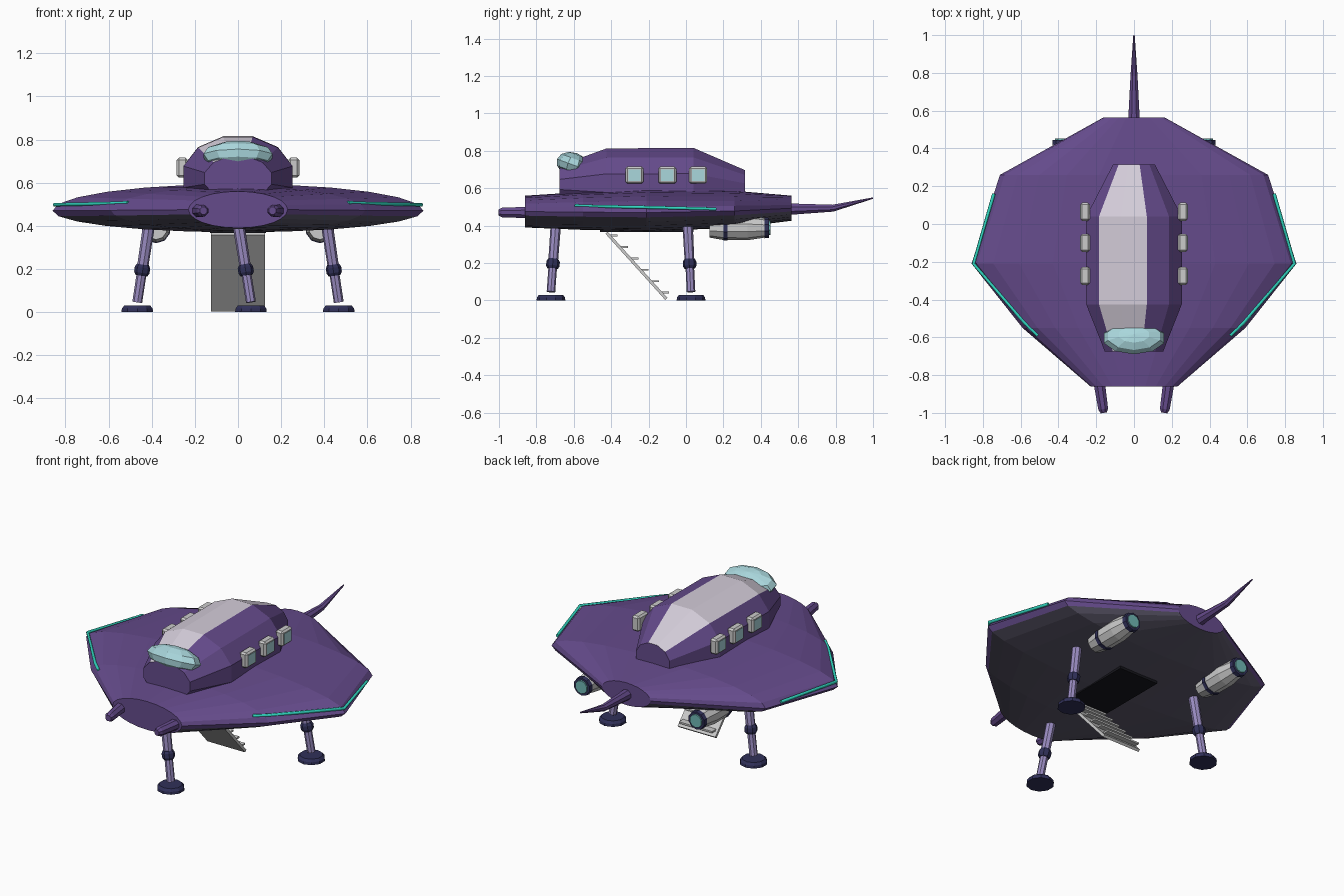
import bpy, bmesh
from math import sin, cos, pi, radians
from mathutils import Vector, Matrix

if "Cube" in bpy.data.objects:
    bpy.data.objects.remove(bpy.data.objects["Cube"])


def material(name, rgb):
    m = bpy.data.materials.new(name)
    m.diffuse_color = (*rgb, 1)
    m.use_nodes = True
    m.node_tree.nodes["Principled BSDF"].inputs["Base Color"].default_value = m.diffuse_color
    return m


PURPLE = material("purple", (0.13, 0.07, 0.26))
BELLY = material("belly grey", (0.11, 0.10, 0.15))
PALE = material("pale panel", (0.66, 0.61, 0.70))
LILAC = material("lilac", (0.32, 0.26, 0.53))
NAVY = material("navy", (0.03, 0.03, 0.10))
GLASS = material("glass", (0.40, 0.68, 0.72))
NOZZLE = material("nozzle glow", (0.16, 0.48, 0.46))
TEAL = material("teal light", (0.03, 0.68, 0.53))
BLACK = material("black", (0.008, 0.008, 0.012))


def finish(name, bm, mats=()):
    bmesh.ops.recalc_face_normals(bm, faces=bm.faces)
    me = bpy.data.meshes.new(name)
    bm.to_mesh(me)
    bm.free()
    for m in mats:
        me.materials.append(m)
    ob = bpy.data.objects.new(name, me)
    bpy.context.collection.objects.link(ob)
    return ob


def loft(name, rings, mats=(), pick=lambda i: 0):
    """Skin equal-length closed rings; pick(i) gives the material of strip i."""
    bm = bmesh.new()
    vs = [[bm.verts.new(p) for p in r] for r in rings]
    n = len(vs[0])
    for a, b in zip(vs, vs[1:]):
        for i in range(n):
            j = (i + 1) % n
            bm.faces.new((a[i], a[j], b[j], b[i])).material_index = pick(i)
    bm.faces.new(vs[0])
    bm.faces.new(vs[-1])
    return finish(name, bm, mats)


def tube(name, pts, radii, n, mat=None):
    pts = [Vector(p) for p in pts]
    q = (pts[-1] - pts[0]).to_track_quat('Z', 'Y')
    rings = [[p + q @ Vector((r * cos(2 * pi * (i + .5) / n), r * sin(2 * pi * (i + .5) / n), 0))
              for i in range(n)] for p, r in zip(pts, radii)]
    return loft(name, rings, [mat] if mat else [])


def box(name, centre, size, mat=None, tilt=0, bevel=0):
    bm = bmesh.new()
    bmesh.ops.create_cube(bm, size=1, matrix=Matrix.Translation(centre)
                          @ Matrix.Rotation(tilt, 4, 'X') @ Matrix.Diagonal((*size, 1)))
    if bevel:
        bmesh.ops.bevel(bm, geom=bm.edges[:], offset=bevel, segments=1, affect='EDGES')
    return finish(name, bm, [mat] if mat else [])


# Hull: lens-shaped sections (y, half width, centre z, rise, drop)
rings = []
for y, a, c, up, down in [(-.86, .23, .475, .085, .085), (-.55, .59, .472, .108, .095),
                          (-.21, .86, .47, .124, .10), (.26, .71, .478, .108, .09),
                          (.565, .16, .493, .067, .067)]:
    ring = []
    for i in range(24):
        t = 2 * pi * i / 24
        ring.append((a * cos(t), y, c + (up if sin(t) > 0 else down) * sin(t)))
    rings.append(ring)
loft("hull", rings, [PURPLE, BELLY], lambda i: int(13 <= i <= 22))

# Cabin: twelve-sided sections (y, half width, centre z, half height)
rings = []
for y, a, c, h in [(-.675, .16, .62, .105), (-.425, .262, .627, .192),
                   (.04, .262, .627, .195), (.315, .115, .60, .10)]:
    rings.append([(a * cos(radians(15 + 30 * i)), y, c + h * sin(radians(15 + 30 * i)))
                  for i in range(12)])
loft("cabin", rings, [PURPLE, PALE], lambda i: int(i in (2, 3)))

# Windshield bubble
bm = bmesh.new()
bmesh.ops.create_uvsphere(bm, u_segments=10, v_segments=6, radius=1,
                          matrix=Matrix.Translation((0, -.605, .725)) @ Matrix.Rotation(radians(-20), 4, 'X')
                          @ Matrix.Diagonal((.168, .09, .066, 1)))
finish("windshield", bm, [GLASS])

# Tail spike
tube("tail_spike", [(0, .5, .487), (0, .785, .493), (0, 1.0, .547)], [.036, .02, .004], 8, PURPLE)

for s, side in ((-1, "left"), (1, "right")):
    # Side windows
    for k, y in enumerate((-.275, -.1, .065)):
        box(f"{side}_window_frame_{k}", (s * .259, y, .67), (.05, .096, .092), bevel=.01)
        box(f"{side}_window_glass_{k}", (s * .275, y, .67), (.022, .066, .062), GLASS)

    # Front guns
    tube(f"{side}_gun", [(s * .19, -.80, .47), (s * .163, -.98, .47), (s * .16, -1.0, .47)],
         [.034, .028, .018], 8, PURPLE)

    # Engine pods
    x, z = s * .38, .388
    tube(f"{side}_engine", [(x, .125, z), (x, .2, z), (x, .33, z), (x, .435, z)],
         [.052, .065, .066, .05], 10)
    tube(f"{side}_engine_band", [(x, .2, z), (x, .222, z)], [.069, .069], 10, NAVY)
    tube(f"{side}_engine_rim", [(x, .42, z), (x, .445, z)], [.056, .053], 10, NAVY)
    tube(f"{side}_engine_nozzle", [(x, .43, z), (x, .452, z)], [.041, .039], 10, NOZZLE)

    # Edge light strips
    cu = bpy.data.curves.new(f"{side}_edge_light", 'CURVE')
    cu.dimensions = '3D'
    cu.bevel_depth = .009
    cu.bevel_resolution = 1
    cu.use_fill_caps = True
    path = [(.51, -.59, .507), (.58, -.522, .504), (.85, -.21, .498), (.742, .16, .489)]
    sp = cu.splines.new('POLY')
    sp.points.add(len(path) - 1)
    for p, (px, py, pz) in zip(sp.points, path):
        p.co = (s * px, py, pz, 1)
    cu.materials.append(TEAL)
    bpy.context.collection.objects.link(bpy.data.objects.new(f"{side}_edge_light", cu))

# Landing legs
for name, top, bottom in [("front", (0, -.695, .42), (.06, -.722, .046)),
                          ("left", (-.41, .008, .42), (-.467, .027, .046)),
                          ("right", (.41, .008, .42), (.467, .027, .046))]:
    a, b = Vector(top), Vector(bottom)
    knee = a.lerp(b, .6)
    d = (b - a).normalized()
    tube(f"{name}_leg_upper", [a, knee], [.028, .026], 8, LILAC)
    tube(f"{name}_leg_lower", [knee, b], [.023, .023], 8, LILAC)
    tube(f"{name}_leg_knee", [knee - d * .026, knee - d * .012, knee + d * .012, knee + d * .026],
         [.028, .036, .036, .028], 8, NAVY)
    tube(f"{name}_foot", [(b.x, b.y, 0), (b.x, b.y, .016), (b.x, b.y, .03)],
         [.077, .075, .064], 10, NAVY)

# Belly hatch and boarding ramp with treads
box("hatch_opening", (0, -.21, .376), (.26, .5, .02), BLACK)
top, foot = Vector((0, -.425, .362)), Vector((0, -.105, .008))
slope = foot - top
tilt = Vector((0, 1, 0)).rotation_difference(slope).to_euler().x
box("ramp", (top + foot) / 2, (.25, slope.length, .016), tilt=tilt)
for k in range(6):
    p = top + slope * (.05 + .172 * k)
    box(f"ramp_tread_{k}", p + Vector((0, .022, .002)), (.22, .044, .01))
